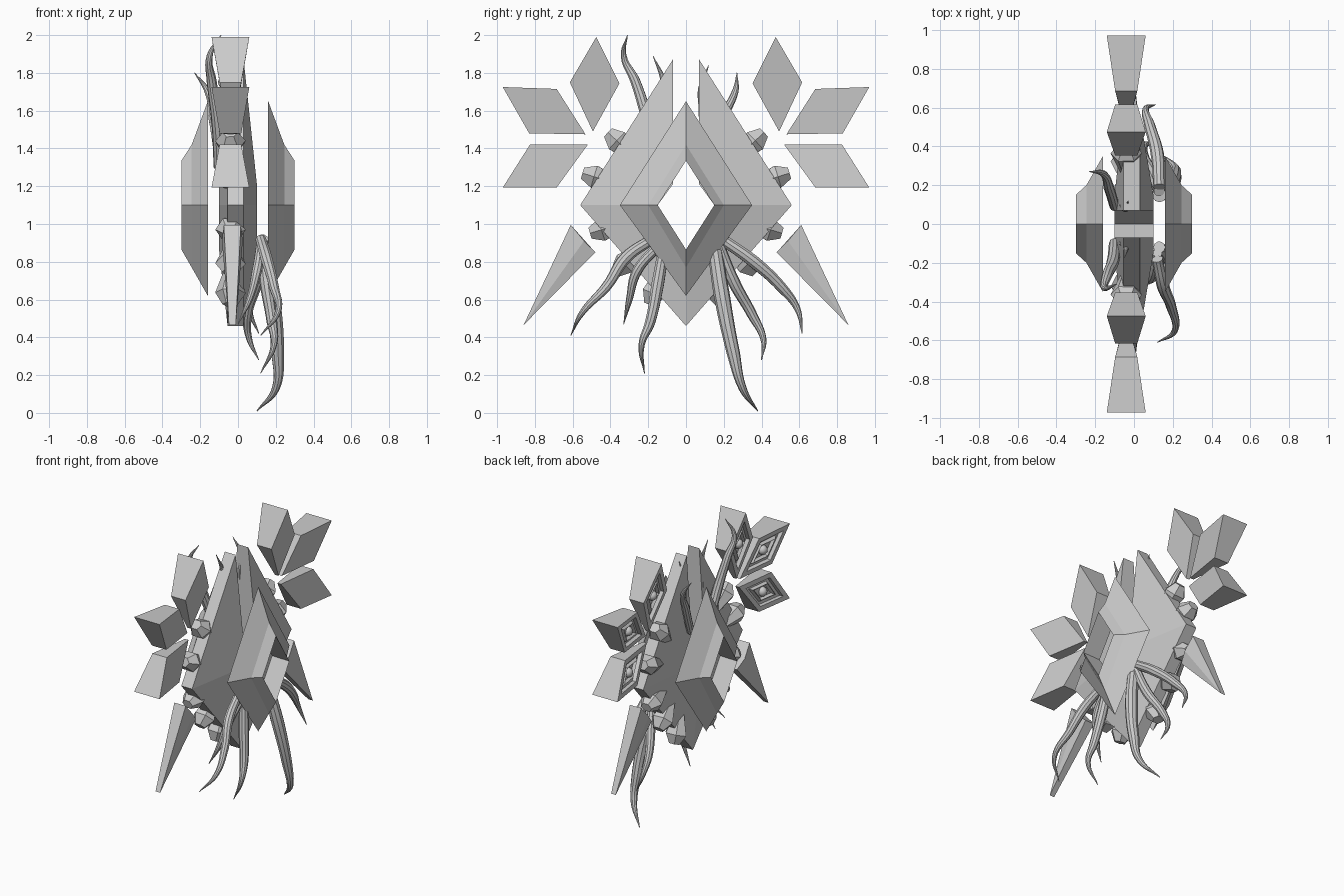
import bpy, bmesh, math
from mathutils import Vector, Matrix

if "Cube" in bpy.data.objects:
    bpy.data.objects.remove(bpy.data.objects["Cube"])

def finish(bm, name):
    bmesh.ops.recalc_face_normals(bm, faces=bm.faces)
    me = bpy.data.meshes.new(name)
    bm.to_mesh(me)
    bm.free()
    ob = bpy.data.objects.new(name, me)
    bpy.context.collection.objects.link(ob)
    return ob

def rings(bm, loops):
    """Join closed loops of equal length; the last loop joins the first."""
    vs = [[bm.verts.new(p) for p in l] for l in loops]
    n = len(vs[0])
    for a, b in zip(vs, vs[1:] + vs[:1]):
        for i in range(n):
            bm.faces.new((a[i], a[(i + 1) % n], b[(i + 1) % n], b[i]))

def diamond(x, w, top, bottom):
    return [(x, 0, top), (x, w, 1.1), (x, 0, bottom), (x, -w, 1.1)]

# floating diamond frames on both faces
for s, side in ((1, "right"), (-1, "left")):
    bm = bmesh.new()
    rings(bm, [diamond(s * .16, .35, 1.65, .62), diamond(s * .245, .2, 1.42, .77),
               diamond(s * .3, .15, 1.335, .865), diamond(s * .16, .155, 1.335, .865)])
    finish(bm, side + "_diamond_frame")

# body: bevelled diamond shell with open middle and a slit at the top
bm = bmesh.new()
outer = [(.07, 1.87), (.56, 1.1), (0, .46)]
inner = [(.07, 1.21), (.15, 1.1), (0, .86)]
outer += [(-y, z) for y, z in outer[1::-1]]
inner += [(-y, z) for y, z in inner[1::-1]]
cols = [[bm.verts.new((x, y, z)) for y, z in prof]
        for x, prof in ((.03, outer), (.1, inner), (-.1, inner), (-.055, outer))]
for a, b in zip(cols, cols[1:] + cols[:1]):
    for i in range(4):
        bm.faces.new((a[i], a[i + 1], b[i + 1], b[i]))
for i in (0, 4):
    bm.faces.new([c[i] for c in cols])
finish(bm, "body_shell")

# wedge petals with a stepped recess and a ball on the -x face
petals = {
    "top": [(.475, 1.99), (.615, 1.75), (.493, 1.49), (.352, 1.745)],
    "upper": [(.97, 1.725), (.83, 1.48), (.532, 1.475), (.685, 1.715)],
    "middle": [(.97, 1.193), (.825, 1.422), (.52, 1.42), (.685, 1.193)]}
half = [.1, .057, .014, .057]
for s, side in ((1, "back"), (-1, "front")):
    for name, pts in petals.items():
        # flatten the diamond into a parallelogram so its faces are planar
        bm = bmesh.new()
        lo = [bm.verts.new((-.04 - h, s * y, z)) for (y, z), h in zip(pts, half)]
        hi = [bm.verts.new((-.04 + h, s * y, z)) for (y, z), h in zip(pts, half)]
        bm.faces.new(hi)
        face = bm.faces.new(lo)
        for i in range(4):
            j = (i + 1) % 4
            bm.faces.new((lo[i], lo[j], hi[j], hi[i]))
        bmesh.ops.recalc_face_normals(bm, faces=bm.faces)
        for t, d in ((.032, 0), (.004, -.025), (.02, 0), (.012, .018), (.012, -.018)):
            bmesh.ops.inset_region(bm, faces=[face], thickness=t, depth=d, use_even_offset=True)
        c = face.calc_center_median()
        finish(bm, side + "_" + name + "_petal")
        bpy.ops.mesh.primitive_uv_sphere_add(segments=16, ring_count=10, radius=.033, location=c)
        ball = bpy.context.object
        ball.name = side + "_" + name + "_petal_ball"
        bpy.ops.object.shade_smooth()

    # long lower blade
    bm = bmesh.new()
    for y, z, h in ((.61, .995, .045), (.48, .85, .035), (.54, .91, .055), (.86, .465, .018)):
        for q in (-1, 1):
            bm.verts.new((-.03 + q * h, s * y, z))
    bmesh.ops.convex_hull(bm, input=bm.verts)
    finish(bm, side + "_lower_blade")

    # faceted gems fanned around the rim, narrow ends inward
    for k, (y, z) in enumerate(((.365, 1.44), (.485, 1.25), (.445, .97), (.325, .79), (.17, .635))):
        out = Vector((-.015, s * y, z - 1.1))
        d = out.normalized()
        bm = bmesh.new()
        side_v = d.cross(Vector((1, 0, 0))).normalized()
        up = d.cross(side_v)
        ctr = Vector((-.04, s * y, z))
        for dist, r in ((-.2, .012), (.0, .07), (.065, .035)):
            for i in range(6):
                a = math.tau * (i + .5) / 6
                bm.verts.new(ctr + d * dist + side_v * (r * math.cos(a)) + up * (r * 1.15 * math.sin(a)))
        bmesh.ops.convex_hull(bm, input=bm.verts)
        finish(bm, f"{side}_rim_gem_{k + 1}")

# tapered tentacles
def tentacle(name, pts, r):
    cu = bpy.data.curves.new(name, 'CURVE')
    cu.dimensions = '3D'
    cu.bevel_depth = r
    cu.bevel_resolution = 3
    cu.resolution_u = 6
    cu.use_fill_caps = True
    sp = cu.splines.new('BEZIER')
    sp.bezier_points.add(len(pts) - 1)
    n = len(pts) - 1
    for i, (b, p) in enumerate(zip(sp.bezier_points, pts)):
        b.co = p
        b.handle_left_type = b.handle_right_type = 'AUTO'
        b.radius = max(.06, (1 - (i / n) ** 2.2) * (.85 if i == 0 else 1))
    ob = bpy.data.objects.new(name, cu)
    bpy.context.collection.objects.link(ob)
    bpy.ops.object.select_all(action='DESELECT')
    ob.select_set(True)
    bpy.context.view_layer.objects.active = ob
    bpy.ops.object.convert(target='MESH')
    bpy.ops.object.shade_smooth_by_angle()

tentacle("front_outer_tentacle", [(.12, -.18, .92), (.15, -.32, .82), (.19, -.42, .67), (.21, -.55, .53), (.12, -.61, .41)], .034)
tentacle("front_middle_tentacle", [(.12, -.15, .88), (.1, -.26, .75), (.06, -.3, .6), (0, -.33, .47)], .03)
tentacle("front_inner_tentacle", [(.13, -.12, .86), (.15, -.15, .68), (.18, -.19, .48), (.19, -.235, .36), (.12, -.22, .21)], .036)
tentacle("back_inner_tentacle", [(.13, .15, .88), (.18, .19, .62), (.21, .25, .32), (.2, .3, .13), (.1, .38, .01)], .045)
tentacle("back_middle_tentacle", [(.13, .17, .9), (.1, .25, .7), (.05, .35, .52), (.06, .41, .39), (.11, .4, .28)], .034)
tentacle("back_outer_tentacle", [(.13, .19, .92), (.12, .36, .8), (.08, .51, .66), (.06, .59, .55), (.11, .615, .42)], .036)
tentacle("front_upper_tentacle", [(-.1, -.1, 1.3), (-.11, -.2, 1.55), (-.14, -.27, 1.76), (-.15, -.33, 1.89), (-.09, -.31, 2.0)], .034)
tentacle("back_upper_tentacle", [(-.1, .09, 1.35), (-.13, .19, 1.56), (-.16, .26, 1.7), (-.23, .27, 1.8)], .03)
tentacle("front_small_tentacle", [(-.06, -.1, 1.4), (-.05, -.1, 1.6), (-.04, -.12, 1.76), (-.05, -.175, 1.89)], .026)
tentacle("back_small_tentacle", [(-.06, .09, 1.4), (-.05, .09, 1.6), (-.04, .08, 1.72), (-.03, .12, 1.84)], .026)
